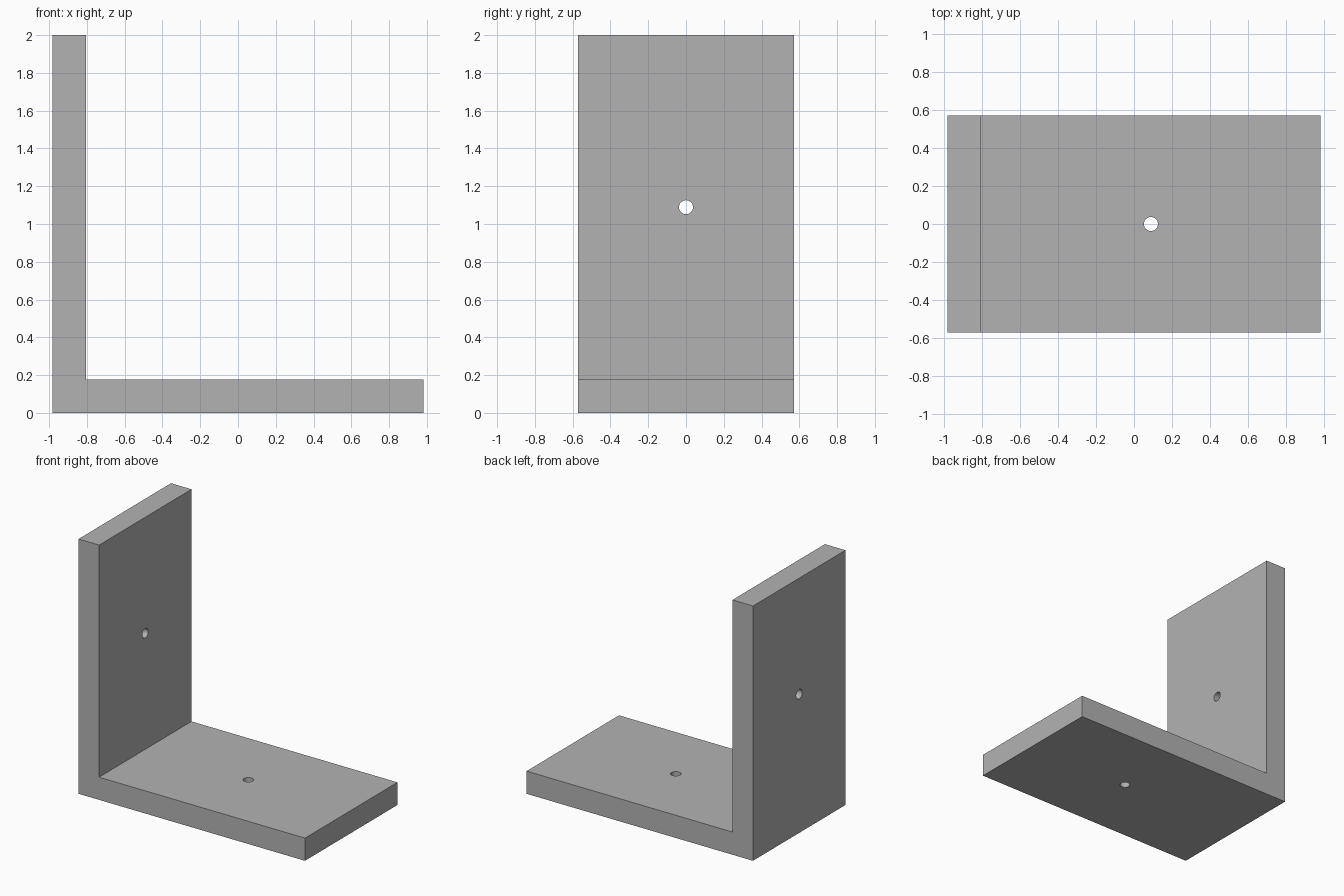
import bpy
import bmesh
import math

cube = bpy.data.objects.get("Cube")
if cube:
    bpy.data.objects.remove(cube, do_unlink=True)

LENGTH, WIDTH, HEIGHT = 1.966, 1.146, 2.0
THICK = 0.178
HOLE_RADIUS = 0.037
LEFT, RIGHT = -LENGTH / 2, LENGTH / 2
INNER = LEFT + THICK

grey = bpy.data.materials.new("plain_grey")
grey.use_nodes = True
colour = (0.45, 0.45, 0.45, 1)
grey.diffuse_color = colour
grey.node_tree.nodes["Principled BSDF"].inputs["Base Color"].default_value = colour


def make_bracket():
    """Extrude the L-shaped side profile across the width."""
    profile = [(LEFT, 0), (RIGHT, 0), (RIGHT, THICK),
               (INNER, THICK), (INNER, HEIGHT), (LEFT, HEIGHT)]
    bm = bmesh.new()
    face = bm.faces.new([bm.verts.new((x, -WIDTH / 2, z)) for x, z in profile])
    result = bmesh.ops.extrude_face_region(bm, geom=[face])
    moved = [v for v in result["geom"] if isinstance(v, bmesh.types.BMVert)]
    bmesh.ops.translate(bm, verts=moved, vec=(0, WIDTH, 0))
    bmesh.ops.recalc_face_normals(bm, faces=bm.faces)
    mesh = bpy.data.meshes.new("angle_bracket")
    bm.to_mesh(mesh)
    bm.free()
    mesh.materials.append(grey)
    obj = bpy.data.objects.new("angle_bracket", mesh)
    bpy.context.collection.objects.link(obj)
    return obj


def drill(target, name, location, rotation):
    """Cut a round screw hole through one plate."""
    bpy.ops.mesh.primitive_cylinder_add(
        vertices=32, radius=HOLE_RADIUS, depth=THICK * 2,
        location=location, rotation=rotation)
    cutter = bpy.context.object
    cutter.name = name
    cutter.hide_render = True
    cutter.data.materials.append(grey)
    mod = target.modifiers.new(name, "BOOLEAN")
    mod.operation = "DIFFERENCE"
    mod.solver = "EXACT"
    mod.object = cutter
    bpy.ops.object.select_all(action="DESELECT")
    target.select_set(True)
    bpy.context.view_layer.objects.active = target
    bpy.ops.object.modifier_apply(modifier=mod.name)
    bpy.data.objects.remove(cutter, do_unlink=True)


bracket = make_bracket()

# One hole centred in the clear part of each plate
drill(bracket, "base_hole", ((INNER + RIGHT) / 2, 0, THICK / 2), (0, 0, 0))
drill(bracket, "wall_hole", (LEFT + THICK / 2, 0, (THICK + HEIGHT) / 2),
      (0, math.pi / 2, 0))

# Smooth hole walls, crisp plate edges
bpy.ops.object.shade_smooth_by_angle(angle=math.radians(30))
